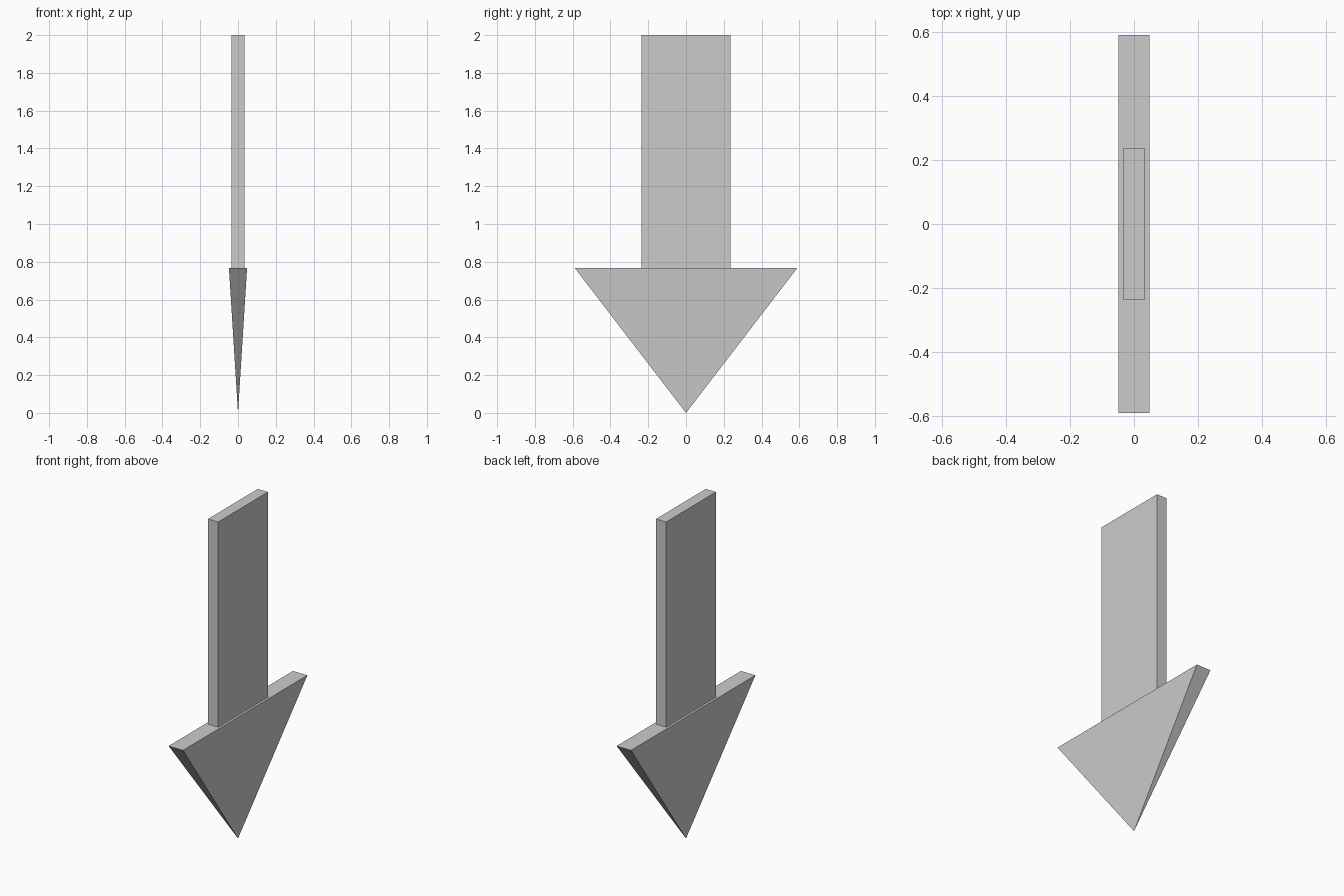
import bpy
import bmesh
from mathutils import Matrix

if "Cube" in bpy.data.objects:
    bpy.data.objects.remove(bpy.data.objects["Cube"])


def block(name, width, depth, z0, z1, taper=1.0):
    """Box from z0 to z1; the bottom end is scaled by taper (0 = point)."""
    bm = bmesh.new()
    bmesh.ops.create_cube(bm, size=1.0)
    bmesh.ops.transform(bm, matrix=Matrix.Diagonal((width, depth, z1 - z0, 1)), verts=bm.verts)
    for v in bm.verts:
        if v.co.z < 0:
            v.co.x *= taper
            v.co.y *= taper
        v.co.z += (z0 + z1) / 2
    bmesh.ops.remove_doubles(bm, verts=bm.verts, dist=1e-5)
    bmesh.ops.recalc_face_normals(bm, faces=bm.faces)
    mesh = bpy.data.meshes.new(name)
    bm.to_mesh(mesh)
    bm.free()
    obj = bpy.data.objects.new(name, mesh)
    bpy.context.collection.objects.link(obj)
    return obj


# Flat rectangular shaft
block("arrow_shaft", 0.068, 0.472, 0.768, 2.0)
# Inverted four-sided pyramid ending in a point
block("arrow_head", 0.096, 1.18, 0.0, 0.768, taper=0.0)
